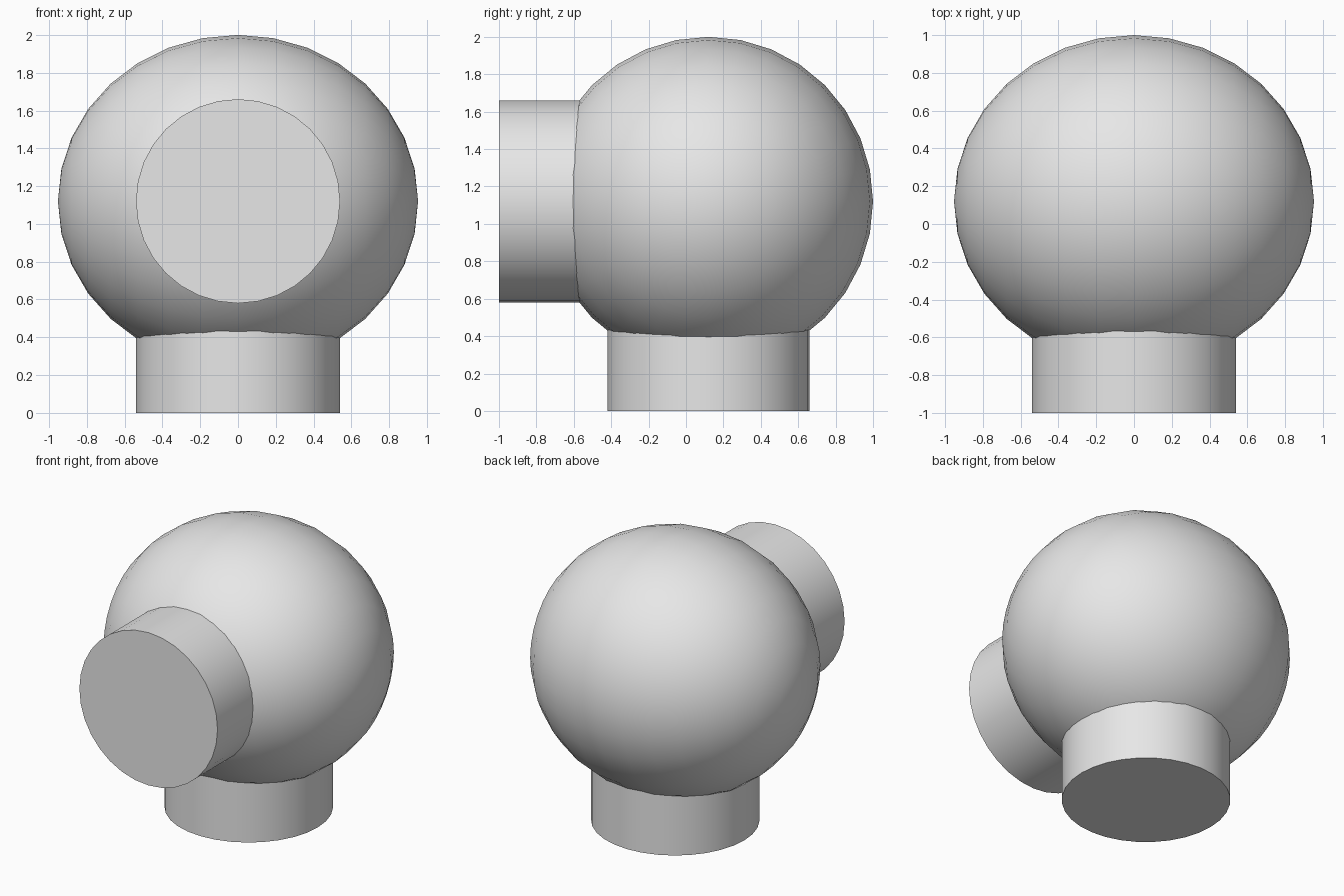
import bpy
from math import radians
from mathutils import Vector

cube = bpy.data.objects.get("Cube")
if cube:
    bpy.data.objects.remove(cube, do_unlink=True)

# Single plain material
grey = bpy.data.materials.new("plain_grey")
grey.use_nodes = True
colour = (0.8, 0.8, 0.8, 1)
grey.diffuse_color = colour
grey.node_tree.nodes["Principled BSDF"].inputs["Base Color"].default_value = colour

CENTRE = Vector((0, 0.12, 1.12))
STUB_RADIUS = 0.54


def finish(name):
    obj = bpy.context.object
    obj.name = name
    obj.data.materials.append(grey)
    bpy.ops.object.transform_apply(location=False, rotation=True, scale=True)
    bpy.ops.object.shade_smooth_by_angle(angle=radians(30))
    return obj


def stub(name, direction, outer):
    """Capped cylinder running from inside the ball out to its end face."""
    inner = 0.5
    axis = Vector(direction)
    bpy.ops.mesh.primitive_cylinder_add(
        vertices=32, radius=STUB_RADIUS, depth=outer - inner,
        location=CENTRE + axis * (inner + outer) / 2,
        rotation=axis.to_track_quat("Z", "Y").to_euler())
    return finish(name)


# Ball, with its poles on the x axis and slightly stretched sideways
bpy.ops.mesh.primitive_uv_sphere_add(
    segments=32, ring_count=16, radius=0.88,
    location=CENTRE, rotation=(0, radians(90), 0))
bpy.context.object.scale = (1, 1, 0.953 / 0.88)
finish("ball_body")

# Stubs: one standing on the ground, one facing forward
stub("base_stub", (0, 0, -1), 1.12)
stub("front_stub", (0, -1, 0), 1.12)
